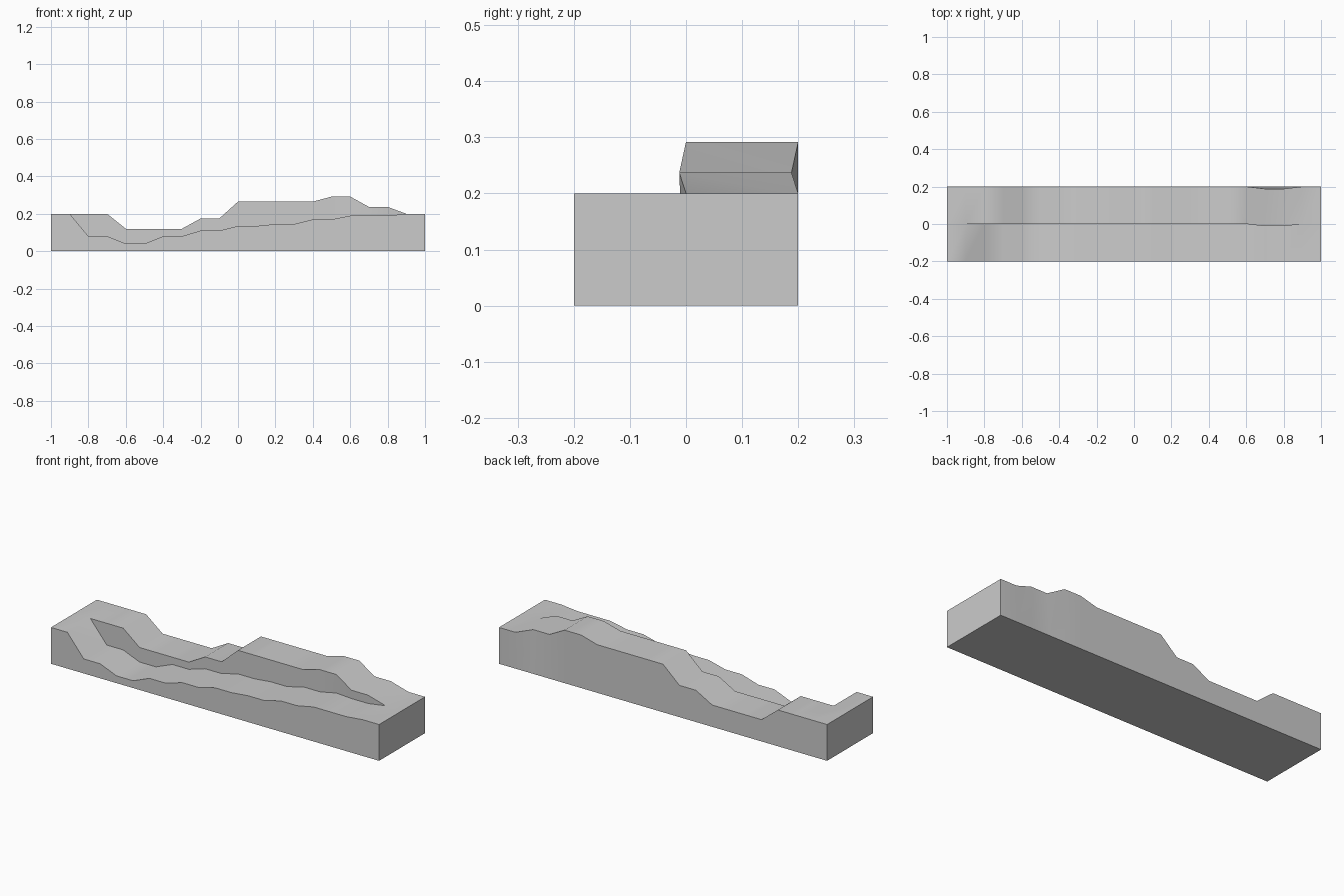
import bpy, bmesh, math

if "Cube" in bpy.data.objects:
    bpy.data.objects.remove(bpy.data.objects["Cube"])

# Height profiles sampled every 0.1 along x: low front step and high back step
front_z = [.2, .2, .08, .08, .04, .04, .08, .08, .11, .11, .135,
           .135, .145, .145, .17, .17, .19, .19, .19, .2, .2]
back_z = [.2] * 4 + [.12] * 4 + [.175] * 2 + [.265] * 5 + [.292] * 2 + [.237] * 2 + [.2] * 2

# Cross-section loops: base, front tread, riser, back tread
bm = bmesh.new()
loops = []
for i, (zf, zb) in enumerate(zip(front_z, back_z)):
    x = -1 + i * 0.1
    s = -0.012 if i in (17, 18) else 0.0   # slight bulge near the right end
    section = [(-.2, 0), (-.2, zf), (s * .85, zf), (s, zb), (.2 + s, zb), (.2, 0)]
    if zf == zb:
        section[2] = section[3]
    loops.append([bm.verts.new((x, y, z)) for y, z in section])

# Skin between neighbouring sections, then cap the ends
for a, b in zip(loops, loops[1:]):
    for k in range(6):
        n = (k + 1) % 6
        bm.faces.new((a[k], a[n], b[n], b[k]))
bm.faces.new(loops[0])
bm.faces.new(loops[-1][::-1])
bmesh.ops.remove_doubles(bm, verts=bm.verts[:], dist=0.0005)
bmesh.ops.recalc_face_normals(bm, faces=bm.faces[:])

mesh = bpy.data.meshes.new("stepped_terrain_block")
bm.to_mesh(mesh)
bm.free()
block = bpy.data.objects.new("stepped_terrain_block", mesh)
bpy.context.collection.objects.link(block)

# Smooth slopes, sharp block edges
bpy.context.view_layer.objects.active = block
block.select_set(True)
bpy.ops.object.shade_smooth_by_angle(angle=math.radians(60))
